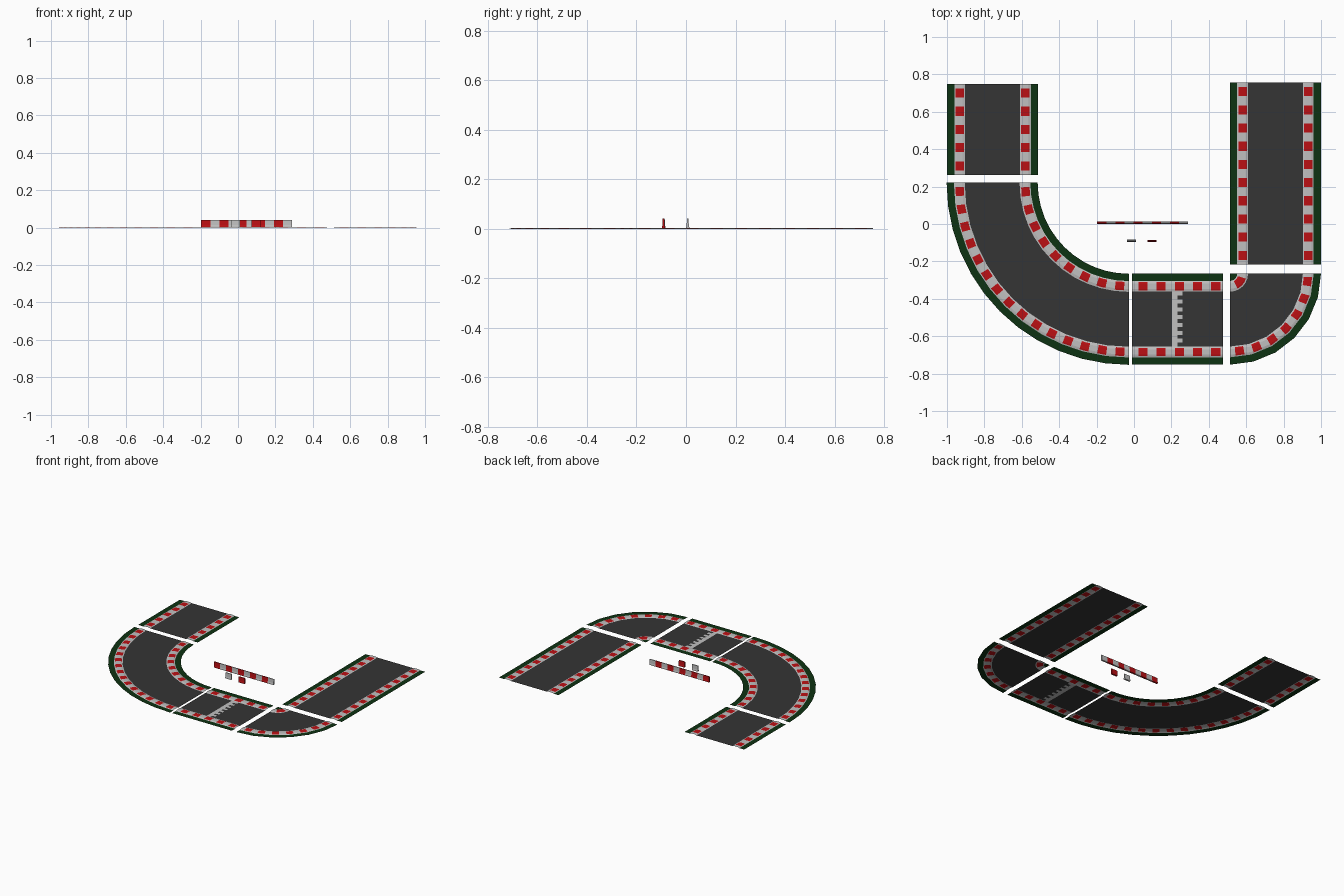
import bpy, bmesh, math

if "Cube" in bpy.data.objects:
    bpy.data.objects.remove(bpy.data.objects["Cube"])

UNIT = 0.487          # width of the track, and length of one tile


def make_mat(name, rgb):
    m = bpy.data.materials.new(name)
    m.diffuse_color = (*rgb, 1)
    m.use_nodes = True
    m.node_tree.nodes["Principled BSDF"].inputs["Base Color"].default_value = m.diffuse_color
    return m


GRASS, WHITE, RED, ROAD = range(4)
MATS = [make_mat("dark_grass", (0.004, 0.032, 0.006)),
        make_mat("light_grey_paint", (0.53, 0.53, 0.53)),
        make_mat("red_paint", (0.50, 0.005, 0.007)),
        make_mat("asphalt", (0.035, 0.035, 0.035))]

# kerb cross-section: distance from tile edge, height; grass outside, asphalt inside
HALF = [(0, 0), (0.039, 0), (0.045, 0.002), (0.053, 0.004), (0.082, 0.004),
        (0.090, 0.002), (0.097, 0.0005)]
HALF_KIND = ["grass", "edge", "stripe", "stripe", "stripe", "edge"]


def finish(bm, name):
    me = bpy.data.meshes.new(name)
    bm.to_mesh(me)
    bm.free()
    for m in MATS:
        me.materials.append(m)
    ob = bpy.data.objects.new(name, me)
    bpy.context.collection.objects.link(ob)
    return ob


def is_red(t, count, phase):
    f = (t * count) % 1
    return phase <= f < phase + 0.5


def track(name, place, facets, reds, phase=0.25, line=None):
    """Sweep the cross-section; place(t, offset) -> (x, y).
    reds = stripe counts on the low-offset and high-offset kerbs."""
    rows = 14 if line else 1
    inner, outer = HALF[-1][0], UNIT - HALF[-1][0]
    mid = [(inner + (outer - inner) * k / rows, HALF[-1][1]) for k in range(1, rows)]
    prof = HALF + mid + [(UNIT - o, z) for o, z in reversed(HALF)]
    kinds = HALF_KIND + ["road"] * rows + HALF_KIND[::-1]
    # lengthwise cuts: facet corners, stripe ends and the start line
    cuts = {round(k / facets, 5) for k in range(facets + 1)}
    for n in reds:
        for k in range(n):
            cuts |= {round((k + phase) / n, 5), round((k + phase + 0.5) / n, 5)}
    cuts |= set(line or [])
    ts = sorted(cuts)
    bm = bmesh.new()
    grid = [[bm.verts.new((*place(t, o), z)) for o, z in prof] for t in ts]
    for i in range(len(ts) - 1):
        t = (ts[i] + ts[i + 1]) / 2
        for j, kind in enumerate(kinds):
            f = bm.faces.new((grid[i][j], grid[i + 1][j], grid[i + 1][j + 1], grid[i][j + 1]))
            if kind == "grass":
                f.material_index = GRASS
            elif kind == "edge":
                f.material_index = WHITE
            elif kind == "stripe":
                n = reds[0] if j < len(HALF_KIND) else reds[1]
                f.material_index = RED if is_red(t, n, phase) else WHITE
            else:
                f.material_index = ROAD
                # start line: solid band plus a chequered band
                if line and (line[0] < t < line[1] or (line[1] < t < line[2] and j % 2)):
                    f.material_index = WHITE
    bmesh.ops.remove_doubles(bm, verts=bm.verts, dist=1e-5)
    for f in bm.faces:
        f.normal_update()
        if f.normal.z < 0:
            f.normal_flip()
    return finish(bm, name)


def straight(x, y, length, along_x=False):
    if along_x:
        return lambda t, o: (x + t * length, y + o)
    return lambda t, o: (x + o, y + t * length)


def arc(cx, cy, r0, a0, a1, facets):
    """Quarter turn whose points lie on the chords of a faceted arc."""
    def place(t, o):
        k = min(int(t * facets + 1e-4), facets - 1)
        w = t * facets - k
        p, q = (a0 + (a1 - a0) * (k + d) / facets for d in (0, 1))
        r = r0 + o
        return (cx + r * (math.cos(p) * (1 - w) + math.cos(q) * w),
                cy + r * (math.sin(p) * (1 - w) + math.sin(q) * w))
    return place


# track tiles
PI = math.pi
track("short_straight", straight(-1, 0.262, UNIT), 1, (5, 5))
track("long_straight", straight(1 - UNIT, -0.216, 0.972), 1, (10, 10))
track("start_tile", straight(-0.011, -0.752, UNIT, True), 1, (5, 5), 0.35,
      line=[0.44, 0.50, 0.555])
track("wide_corner", arc(-0.028, 0.221, UNIT, PI, 1.5 * PI, 12), 12, (9, 15))
track("tight_corner", arc(1 - UNIT, -0.265, 0, 0, -PI / 2, 6), 6, (1, 7), 0.2)


def barrier(name, x, y, length, colours):
    """Tapered wall split into equal blocks, one colour each."""
    h, b, m, c = 0.041, 0.0065, 0.0045, 0.003
    prof = [(-b, 0), (b, 0), (b, 0.006), (m, 0.014), (c, h), (-c, h), (-m, 0.014), (-b, 0.006)]
    n = len(colours)
    bm = bmesh.new()
    rings = [[bm.verts.new((x + length * i / n, y + p, z)) for p, z in prof]
             for i in range(n + 1)]
    for i, col in enumerate(colours):
        for j in range(len(prof)):
            k = (j + 1) % len(prof)
            bm.faces.new((rings[i][j], rings[i][k], rings[i + 1][k],
                          rings[i + 1][j])).material_index = col
    bm.faces.new(rings[0]).material_index = colours[0]
    bm.faces.new(rings[-1]).material_index = colours[-1]
    bmesh.ops.recalc_face_normals(bm, faces=bm.faces)
    return finish(bm, name)


# barriers in the infield
barrier("long_barrier", -0.197, 0.007, UNIT, [RED, WHITE] * 5)
barrier("white_barrier", -0.038, -0.089, 0.0487, [WHITE])
barrier("red_barrier", 0.072, -0.091, 0.0487, [RED])
